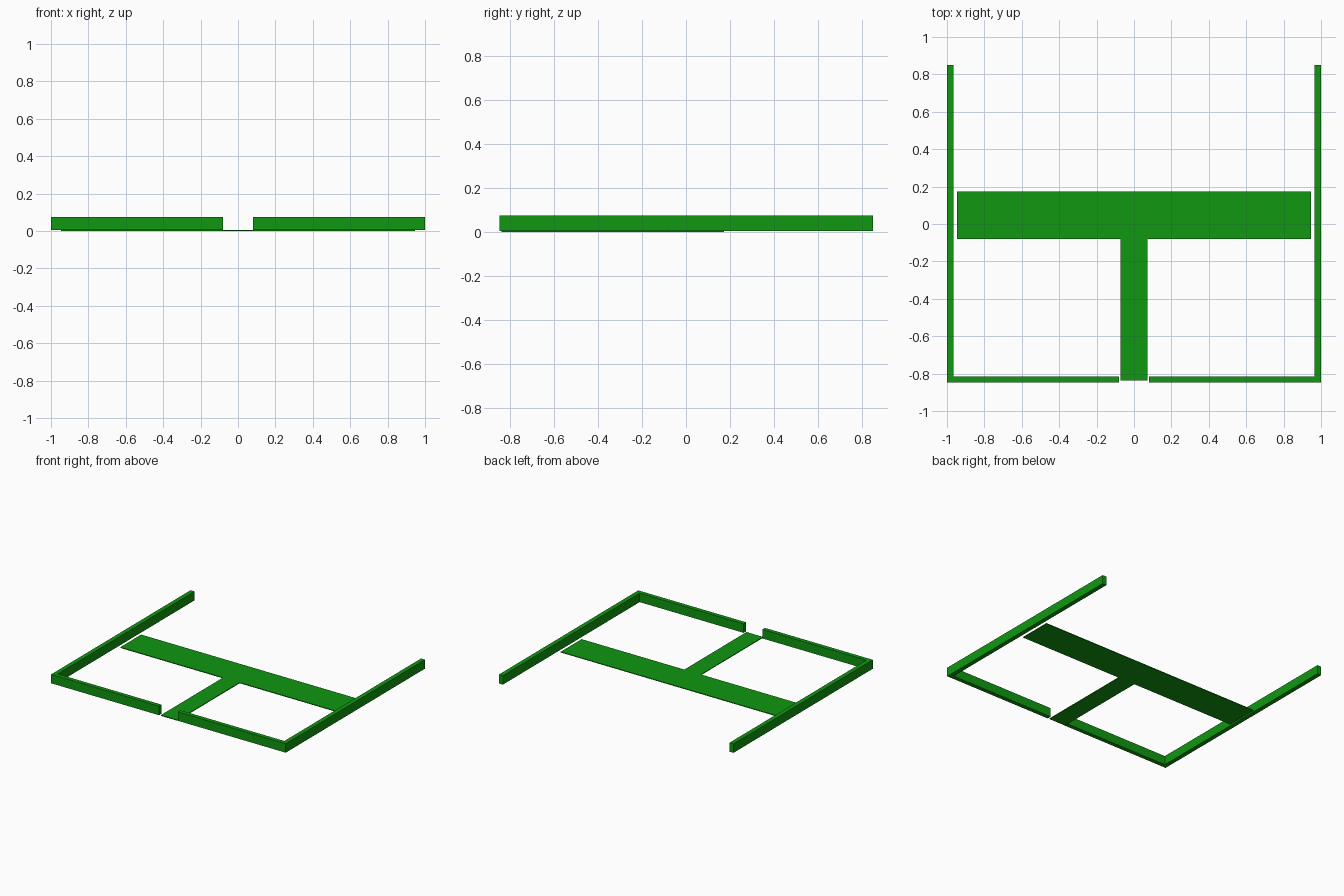
import bpy, bmesh

if "Cube" in bpy.data.objects:
    bpy.data.objects.remove(bpy.data.objects["Cube"])

green = bpy.data.materials.new("green")
green.diffuse_color = (0.005, 0.31, 0.005, 1)
green.use_nodes = True
green.node_tree.nodes["Principled BSDF"].inputs["Base Color"].default_value = green.diffuse_color


def slab(name, outline, z0, z1):
    """Extrude a counter-clockwise plan outline from z0 up to z1."""
    bm = bmesh.new()
    face = bm.faces.new([bm.verts.new((x, y, z0)) for x, y in outline])
    top = bmesh.ops.extrude_face_region(bm, geom=[face], use_keep_orig=True)
    verts = [g for g in top["geom"] if isinstance(g, bmesh.types.BMVert)]
    bmesh.ops.translate(bm, verts=verts, vec=(0, 0, z1 - z0))
    bmesh.ops.recalc_face_normals(bm, faces=bm.faces)
    mesh = bpy.data.meshes.new(name)
    bm.to_mesh(mesh)
    bm.free()
    mesh.materials.append(green)
    obj = bpy.data.objects.new(name, mesh)
    bpy.context.collection.objects.link(obj)
    return obj


# L-shaped hedge wall, one on each side of the entrance gap
hedge = [(0.08, -0.847), (1, -0.847), (1, 0.85), (0.966, 0.85),
         (0.966, -0.815), (0.08, -0.815)]
slab("right_wall", hedge, 0.006, 0.075)
slab("left_wall", [(-x, y) for x, y in reversed(hedge)], 0.006, 0.075)

# Thin T-shaped path leading in from the gap
right_half = [(0.071, -0.838), (0.071, -0.081), (0.947, -0.081), (0.947, 0.173)]
path = right_half + [(-x, y) for x, y in reversed(right_half)]
slab("path", path, 0.0, 0.006)
